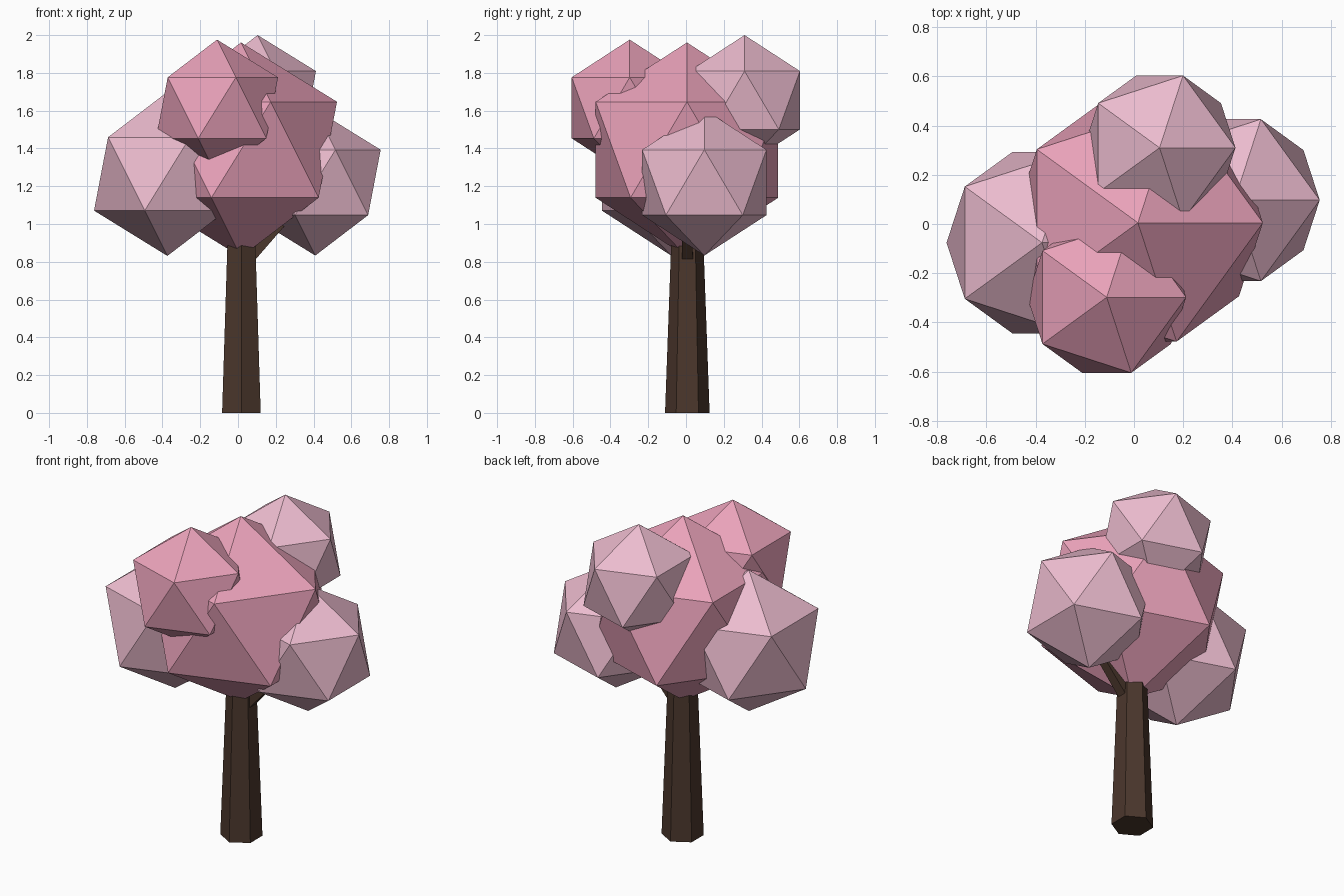
import bpy
from math import pi
from mathutils import Vector, Matrix

if "Cube" in bpy.data.objects:
    bpy.data.objects.remove(bpy.data.objects["Cube"])


def material(name, rgb):
    m = bpy.data.materials.new(name)
    m.diffuse_color = (*rgb, 1)
    m.use_nodes = True
    m.node_tree.nodes["Principled BSDF"].inputs["Base Color"].default_value = m.diffuse_color
    return m


BARK = material("bark", (0.07, 0.038, 0.025))
PINK = material("pink", (0.82, 0.36, 0.49))
PALE = material("pale_pink", (0.84, 0.50, 0.62))


def finish(name, mat):
    ob = bpy.context.object
    ob.name = name
    ob.data.materials.append(mat)
    return ob


def foliage(name, centre, radius, mat):
    bpy.ops.mesh.primitive_ico_sphere_add(subdivisions=1, radius=radius, location=centre)
    finish(name, mat)


def branch(name, start, end, r1, r2):
    # square tapered limb running from start to end
    a, b = Vector(start), Vector(end)
    d = b - a
    bpy.ops.mesh.primitive_cone_add(vertices=4, radius1=r1, radius2=r2, depth=d.length)
    ob = finish(name, BARK)
    ob.data.transform(Matrix.Rotation(pi / 4, 4, 'Z'))
    ob.rotation_euler = (0, Vector((0, 0, 1)).angle(d) * (1 if d.x > 0 else -1), 0)
    ob.location = (a + b) / 2


# hexagonal tapered trunk
bpy.ops.mesh.primitive_cone_add(vertices=6, radius1=0.118, radius2=0.078, depth=1.1,
                                location=(0.018, 0.007, 0.55))
finish("trunk", BARK)

# limbs into the side foliage
branch("right_branch", (0.03, 0.007, 0.785), (0.30, 0.007, 1.09), 0.042, 0.036)
branch("left_branch", (0.01, 0.007, 0.87), (-0.24, 0.007, 1.12), 0.042, 0.036)

# foliage clumps
foliage("main_foliage", (0.016, 0.005, 1.393), 0.568, PINK)
foliage("front_foliage", (-0.111, -0.298, 1.615), 0.361, PINK)
foliage("back_foliage", (0.104, 0.310, 1.655), 0.345, PALE)
foliage("left_foliage", (-0.374, -0.076, 1.265), 0.434, PALE)
foliage("right_foliage", (0.409, 0.097, 1.220), 0.387, PALE)
